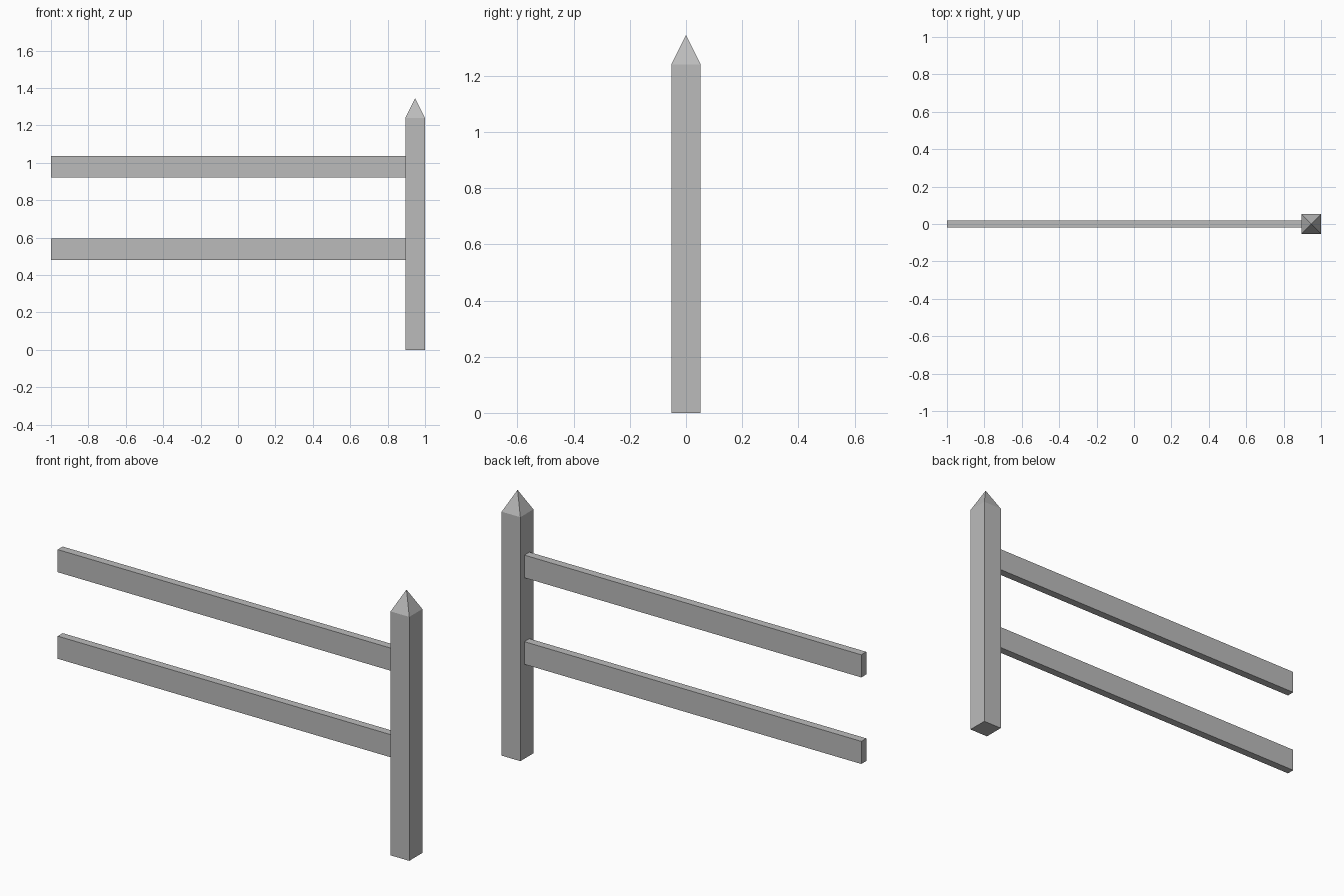
import bpy, bmesh
from mathutils import Vector

cube = bpy.data.objects.get("Cube")
if cube:
    bpy.data.objects.remove(cube, do_unlink=True)

# Plain grey timber
grey = bpy.data.materials.new("grey_timber")
grey.use_nodes = True
colour = (0.5, 0.5, 0.5, 1)
grey.diffuse_color = colour
grey.node_tree.nodes["Principled BSDF"].inputs["Base Color"].default_value = colour


def beam(name, low, high, point=0):
    """Box between two corners; point raises its top into a pyramid."""
    low, high = Vector(low), Vector(high)
    bm = bmesh.new()
    bmesh.ops.create_cube(bm, size=1)
    for v in bm.verts:
        v.co = (low + high) / 2 + v.co * (high - low)
    if point:
        top = max(bm.faces, key=lambda f: f.calc_center_median().z)
        tip = bmesh.ops.poke(bm, faces=[top])["verts"][0]
        tip.co.z += point
    mesh = bpy.data.meshes.new(name)
    bm.to_mesh(mesh)
    bm.free()
    mesh.materials.append(grey)
    obj = bpy.data.objects.new(name, mesh)
    bpy.context.collection.objects.link(obj)
    return obj


# Square post with a pointed top
inner = 0.895
half = (1 - inner) / 2
beam("post", (inner, -half, 0), (1, half, 1.24), point=0.105)

# Two rails running from the free end to the post
for name, z in (("lower_rail", 0.48), ("upper_rail", 0.92)):
    beam(name, (-1, -0.02, z), (inner, 0.02, z + 0.115))
